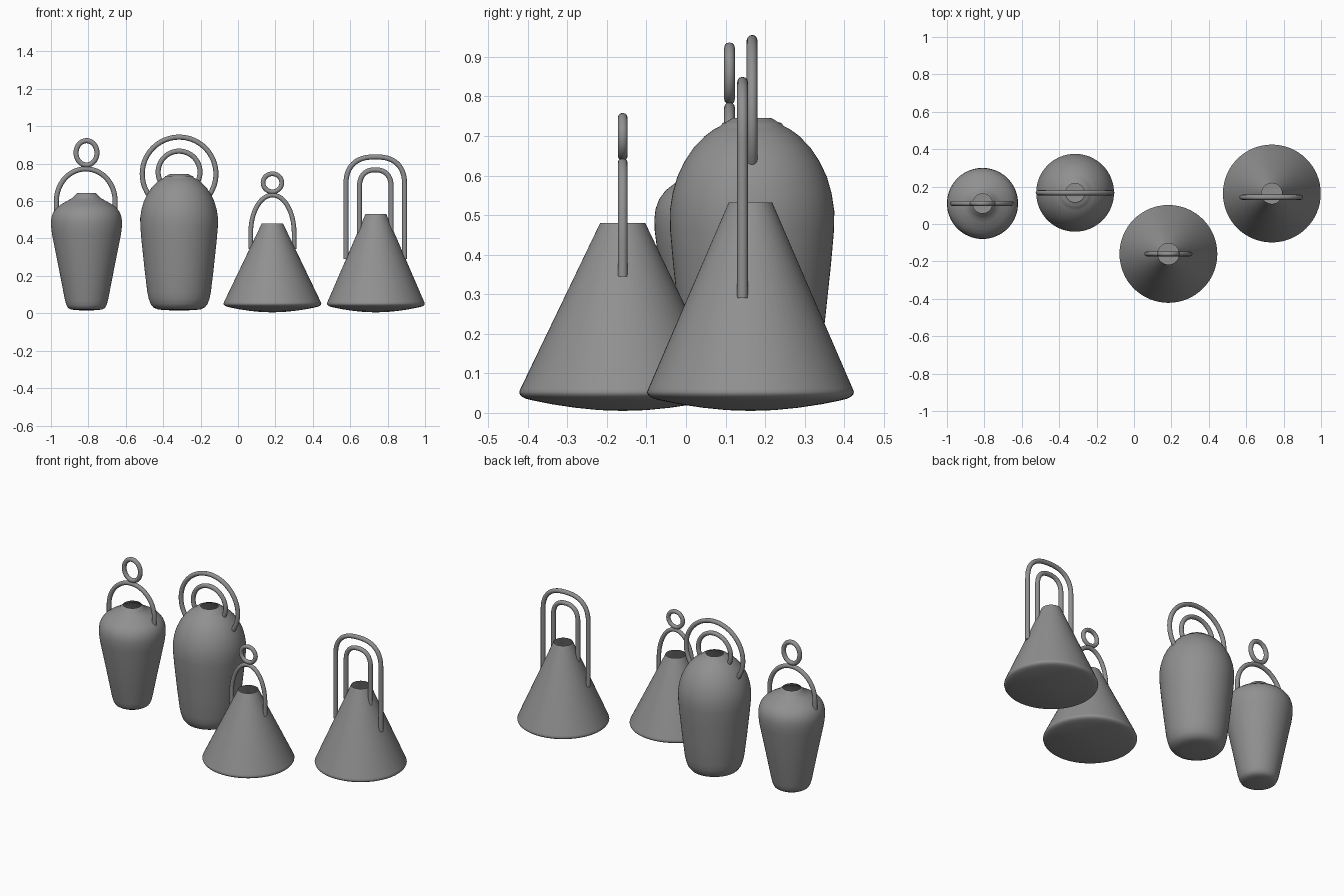
import bpy, bmesh, math

if "Cube" in bpy.data.objects:
    bpy.data.objects.remove(bpy.data.objects["Cube"])

TUBE = 0.0135

# Dark grey shared by every part
grey = bpy.data.materials.new("dark_grey")
grey.diffuse_color = (0.28, 0.28, 0.28, 1)
grey.use_nodes = True
grey.node_tree.nodes["Principled BSDF"].inputs["Base Color"].default_value = grey.diffuse_color


def lathe(name, profile, loc, segs=64):
    """Revolve (radius, z) points, from bottom centre up to the open rim."""
    bm = bmesh.new()
    base = bm.verts.new((0, 0, profile[0][1]))
    rings = []
    for r, z in profile[1:]:
        rings.append([bm.verts.new((r * math.cos(2 * math.pi * i / segs),
                                    r * math.sin(2 * math.pi * i / segs), z))
                      for i in range(segs)])
    for i in range(segs):
        j = (i + 1) % segs
        bm.faces.new((base, rings[0][j], rings[0][i]))
        for lo, hi in zip(rings, rings[1:]):
            bm.faces.new((lo[i], lo[j], hi[j], hi[i]))
    mesh = bpy.data.meshes.new(name)
    bm.to_mesh(mesh)
    bm.free()
    mesh.materials.append(grey)
    obj = bpy.data.objects.new(name, mesh)
    obj.location = (loc[0], loc[1], 0)
    bpy.context.collection.objects.link(obj)
    bpy.ops.object.select_all(action='DESELECT')
    obj.select_set(True)
    bpy.context.view_layer.objects.active = obj
    bpy.ops.object.shade_smooth_by_angle(angle=math.radians(55))


def tube(name, pts, loc, closed=False, r=TUBE):
    """Round wire through (x, z) points in the plane y = loc[1]."""
    curve = bpy.data.curves.new(name, 'CURVE')
    curve.dimensions = '3D'
    curve.bevel_depth = r
    curve.bevel_resolution = 4
    curve.use_fill_caps = True
    s = curve.splines.new('POLY')
    s.points.add(len(pts) - 1)
    for p, (x, z) in zip(s.points, pts):
        p.co = (x, 0, z, 1)
    s.use_cyclic_u = closed
    s.use_smooth = True
    curve.materials.append(grey)
    obj = bpy.data.objects.new(name, curve)
    obj.location = (loc[0], loc[1], 0)
    bpy.context.collection.objects.link(obj)


def arc(a, cz, b, start=0, end=180, power=2.0, n=48):
    """Superellipse arc, half width a, half height b, angles in degrees."""
    pts = []
    for i in range(n + 1):
        t = math.radians(start + (end - start) * i / n)
        c, s = math.cos(t), math.sin(t)
        pts.append((a * math.copysign(abs(c) ** (2 / power), c),
                    cz + b * math.copysign(abs(s) ** (2 / power), s)))
    return pts


def arch(a, cz, b, bottom, power=2.0):
    return [(a, bottom)] + arc(a, cz, b, power=power) + [(-a, bottom)]


def ring(a, cz, b):
    return arc(a, cz, b, 0, 360)[:-1]


# Narrow vase with arched handle and small ring
A = (-0.81, 0.11)
lathe("narrow_vase", [(0, .015), (.06, .017), (.085, .021), (.1, .03), (.108, .045),
                      (.115, .07), (.15, .25), (.184, .42), (.189, .46), (.19, .49),
                      (.187, .515), (.178, .54), (.162, .562), (.135, .583), (.1, .603),
                      (.076, .616), (.07, .624), (.052, .642)], A)
tube("narrow_vase_handle", arch(.157, .6, .172, .53), (A[0] - .004, A[1]))
tube("narrow_vase_ring", ring(.056, .858, .065), A, closed=True)

# Wide vase with two concentric round handles
B = (-0.315, 0.167)
lathe("wide_vase", [(0, .015), (.08, .017), (.115, .021), (.138, .032), (.153, .051),
                    (.163, .08), (.17, .115), (.184, .23), (.2, .38), (.207, .46),
                    (.208, .51), (.201, .555), (.189, .597), (.171, .635), (.148, .67),
                    (.119, .7), (.096, .717), (.08, .725), (.074, .733),
                    (.066, .735), (.05, .745)], B)
tube("wide_vase_outer_handle", arc(.197, .745, .197, -45, 225), B)
tube("wide_vase_inner_handle", arc(.112, .755, .112, -38, 218), B)

# Cone weights share one base shape
BASE = [(0, .005), (.06, .007), (.12, .013), (.18, .022), (.225, .031),
        (.245, .036), (.255, .041), (.26, .047), (.2615, .053), (.258, .062)]

# Short cone with arched handle and small ring
C = (0.184, -0.16)
lathe("short_cone", BASE + [(.057, .48)], C)
tube("short_cone_handle", arch(.116, .43, .202, .345), C, r=.0125)
tube("short_cone_ring", ring(.05, .698, .048), C, closed=True, r=.0125)

# Tall cone with two nested loop handles, set slightly forward
D = (0.737, 0.163)
D_handle = (D[0] - .003, D[1] - .02)
lathe("tall_cone", BASE + [(.055, .532)], D)
tube("tall_cone_outer_handle", arch(.157, .68, .156, .29, 2.5), D_handle)
tube("tall_cone_inner_handle", arch(.085, .67, .097, .43, 2.4), D_handle)
